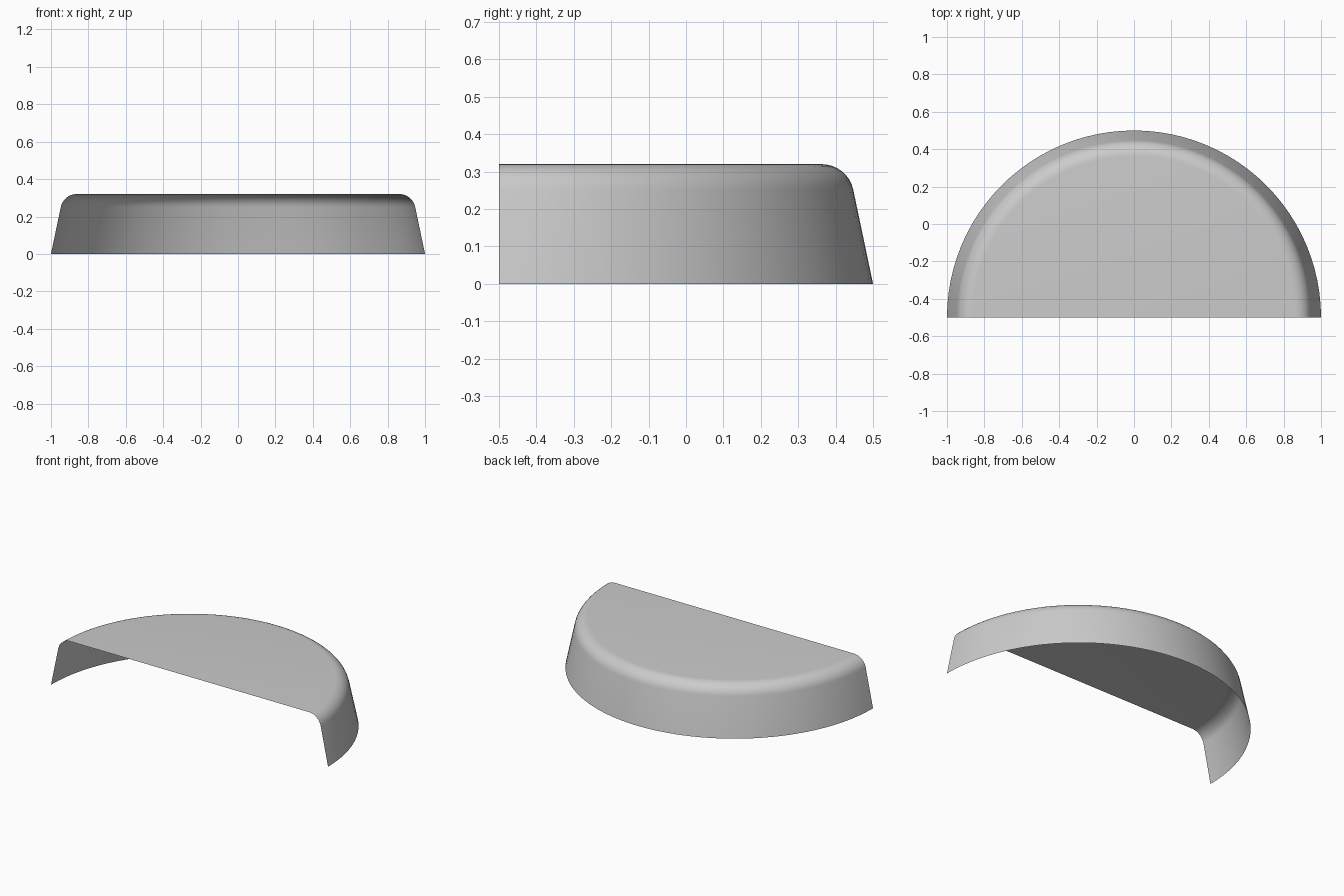
import bpy, bmesh
from math import pi, cos, sin, atan2, tan
from mathutils import Vector

cube = bpy.data.objects.get("Cube")
if cube:
    bpy.data.objects.remove(cube, do_unlink=True)

HEIGHT = 0.32
SLOPE = 0.21        # inward lean of the wall per unit of height
ROUND = 0.07        # distance from the corner where the rounding begins
ARC_STEPS = 8
SEGMENTS = 48

# Plain grey material
grey = bpy.data.materials.new("light grey")
grey.use_nodes = True
colour = (0.6, 0.6, 0.6, 1)
grey.diffuse_color = colour
bsdf = grey.node_tree.nodes["Principled BSDF"]
bsdf.inputs["Base Color"].default_value = colour

# Wall profile as (radius, height): straight leaning wall, then a rounded shoulder
lean = atan2(SLOPE, 1)
turn = pi / 2 - lean
radius = ROUND / tan(turn / 2)
corner = 1 - SLOPE * HEIGHT
centre = Vector((corner - ROUND, HEIGHT - radius))
profile = [Vector((1, 0))]
for i in range(ARC_STEPS + 1):
    a = lean + turn * i / ARC_STEPS
    profile.append(centre + radius * Vector((cos(a), sin(a))))

# Sweep the profile through a half circle, leaving front and underside open
bm = bmesh.new()
rings = []
for p in profile:
    rings.append([bm.verts.new((p.x * cos(pi * k / SEGMENTS),
                                p.x * sin(pi * k / SEGMENTS) - 0.5, p.y))
                  for k in range(SEGMENTS + 1)])
for low, high in zip(rings, rings[1:]):
    for k in range(SEGMENTS):
        bm.faces.new((low[k], low[k + 1], high[k + 1], high[k]))

# Flat half-disc top
bm.faces.new(rings[-1])

mesh = bpy.data.meshes.new("half_round_cover")
bm.to_mesh(mesh)
bm.free()
mesh.materials.append(grey)
cover = bpy.data.objects.new("half_round_cover", mesh)
bpy.context.collection.objects.link(cover)

bpy.ops.object.select_all(action="DESELECT")
cover.select_set(True)
bpy.context.view_layer.objects.active = cover
bpy.ops.object.shade_smooth_by_angle(angle=pi / 6)
